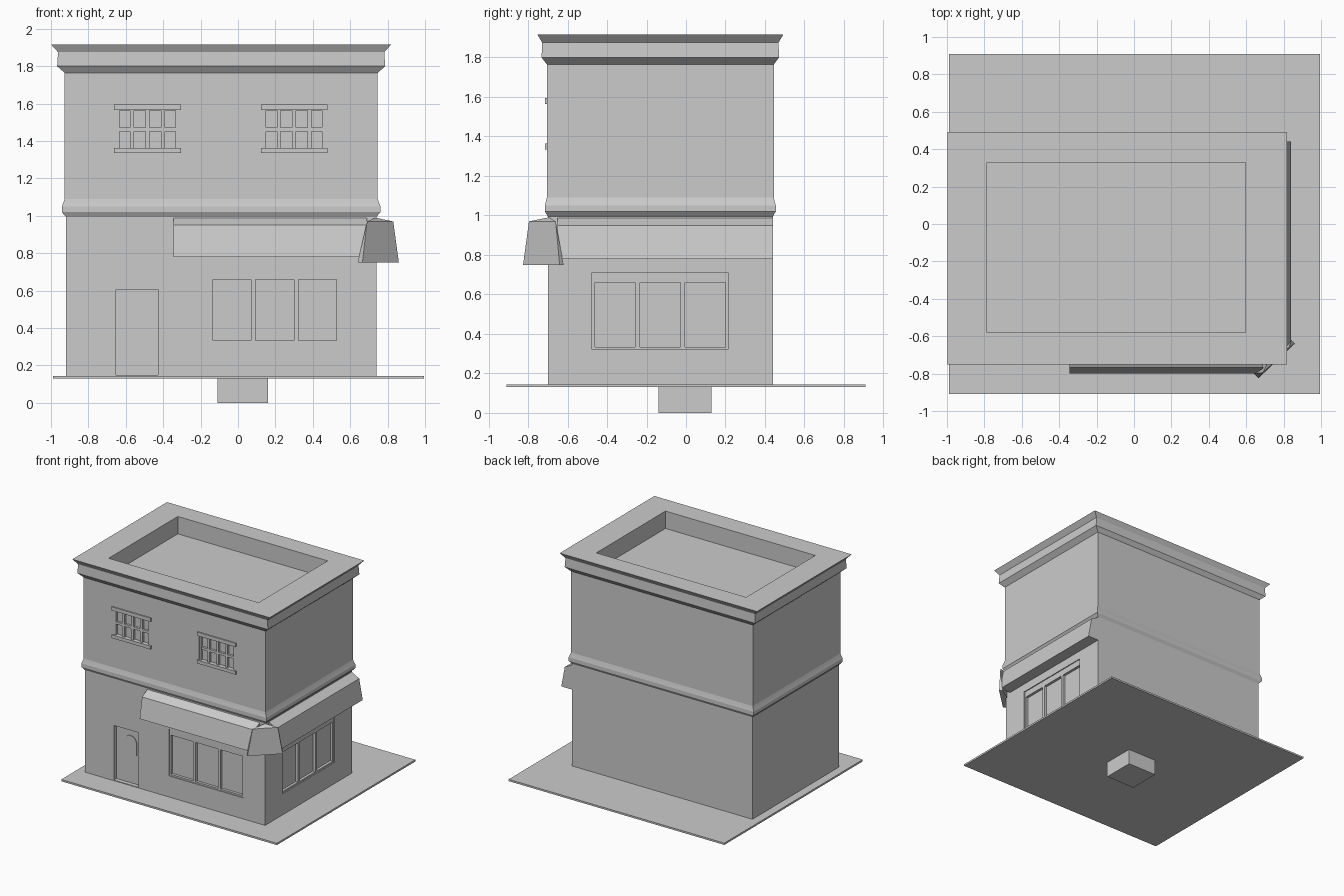
import bpy, bmesh
from mathutils import Matrix, Vector

old = bpy.data.objects.get("Cube")
if old:
    bpy.data.objects.remove(old, do_unlink=True)

grey = bpy.data.materials.new("plain grey")
grey.use_nodes = True
grey.diffuse_color = (0.6, 0.6, 0.6, 1)
grey.node_tree.nodes["Principled BSDF"].inputs["Base Color"].default_value = (0.6, 0.6, 0.6, 1)

CX, CY, HX, HY = -0.09, -0.13, 0.83, 0.57   # wall centre and half sizes
FRONT, SIDE, UPPER = CY - HY, CX + HX, CY - HY - 0.005


def finish(name, bm):
    bmesh.ops.recalc_face_normals(bm, faces=bm.faces)
    mesh = bpy.data.meshes.new(name)
    bm.to_mesh(mesh)
    bm.free()
    mesh.materials.append(grey)
    obj = bpy.data.objects.new(name, mesh)
    bpy.context.collection.objects.link(obj)
    return obj


def add_box(bm, a, b):
    a, b = Vector(a), Vector(b)
    size = [abs(p - q) for p, q in zip(a, b)]
    bmesh.ops.create_cube(bm, size=1, matrix=Matrix.Translation((a + b) / 2) @ Matrix.Diagonal((*size, 1)))


def box(name, a, b):
    bm = bmesh.new()
    add_box(bm, a, b)
    return finish(name, bm)


# wall coordinates: u along the wall, d outward, z up
def on_front(u, d, z):
    return (u, FRONT - d, z)


def on_upper(u, d, z):
    return (u, UPPER - d, z)


def on_side(u, d, z):
    return (SIDE + d, u, z)


def wall_box(bm, wall, u0, u1, z0, z1, d0, d1):
    add_box(bm, wall(u0, d0, z0), wall(u1, d1, z1))


def extrude(name, wall, outline, start, end):
    """Extrude a (d, z) outline along a wall."""
    bm = bmesh.new()
    rows = [[bm.verts.new(wall(u, d, z)) for d, z in outline] for u in (start, end)]
    n = len(outline)
    for i in range(n):
        j = (i + 1) % n
        bm.faces.new((rows[0][i], rows[0][j], rows[1][j], rows[1][i]))
    for row in rows:
        bm.faces.new(row)
    return finish(name, bm)


# ground slab and mounting block
box("ground_slab", (-0.99, -0.91, 0.13), (0.995, 0.91, 0.145))
box("mounting_block", (-0.11, -0.14, 0), (0.16, 0.13, 0.135))

# building shell: stacked rectangles with moulding, cornice and sunken roof
bm = bmesh.new()
profile = [(0.14, 0), (0.995, 0), (1.02, 0.022), (1.05, 0.022), (1.07, 0.014), (1.09, 0.007),
           (1.765, 0.007), (1.80, 0.047), (1.875, 0.042), (1.915, 0.078)]
rects = [(CX - HX - o, CX + HX + o, CY - HY - o * 0.67, CY + HY + o * 0.67, z) for z, o in profile]
rects += [(-0.785, 0.595, -0.58, 0.33, z) for z in (1.915, 1.77)]
rings = [[bm.verts.new(p) for p in ((l, f, z), (r, f, z), (r, b, z), (l, b, z))] for l, r, f, b, z in rects]
for low, high in zip(rings, rings[1:]):
    for i in range(4):
        j = (i + 1) % 4
        bm.faces.new((low[i], low[j], high[j], high[i]))
bm.faces.new(rings[0])
bm.faces.new(rings[-1])
shell = finish("building_shell", bm)

# openings: wall, u range, z range, depth
shop_z = (0.32, 0.71)
openings = [(on_front, -0.147, 0.54, *shop_z, 0.03), (on_side, -0.475, 0.212, *shop_z, 0.03),
            (on_front, -0.665, -0.415, 0.15, 0.625, 0.035),
            (on_upper, -0.65, -0.318, 1.345, 1.585, 0.025), (on_upper, 0.135, 0.465, 1.345, 1.585, 0.025)]
bm = bmesh.new()
for wall, u0, u1, z0, z1, depth in openings:
    wall_box(bm, wall, u0, u1, z0, z1, -depth, 0.05)
cutter = finish("opening_cutter", bm)
cutter.hide_render = True
cut = shell.modifiers.new("openings", 'BOOLEAN')
cut.object = cutter
cut.solver = 'EXACT'
bpy.context.view_layer.objects.active = shell
bpy.ops.object.modifier_apply(modifier=cut.name)
bpy.data.objects.remove(cutter, do_unlink=True)


def window_frame(name, wall, u0, u1, z0, z1, cols, rows, edge, bar, top, d0, d1):
    """Border plus evenly spaced bars; the head rail has its own height."""
    bm = bmesh.new()
    wall_box(bm, wall, u0, u1, z0, z0 + edge, d0, d1)
    wall_box(bm, wall, u0, u1, z1 - top, z1, d0, d1)
    low, high = z0 + edge, z1 - top
    for u in (u0, u1 - edge):
        wall_box(bm, wall, u, u + edge, low, high, d0, d1)
    for i in range(1, cols):
        u = u0 + (u1 - u0) * i / cols
        wall_box(bm, wall, u - bar / 2, u + bar / 2, low, high, d0, d1)
    for i in range(1, rows):
        z = low + (high - low) * i / rows
        wall_box(bm, wall, u0 + edge, u1 - edge, z - bar / 2, z + bar / 2, d0, d1 - 0.001)
    return finish(name, bm)


# shop windows
for name, (wall, u0, u1, z0, z1, depth) in zip(("front_shop_window", "side_shop_window"), openings):
    window_frame(name, wall, u0, u1, z0, z1, 3, 1, 0.013, 0.024, 0.05, -depth, -0.008)

# upper windows with projecting sill and head
for name, (wall, u0, u1, z0, z1, depth) in zip(("right_upper_window", "left_upper_window"), openings[3:]):
    window_frame(name, wall, u0, u1, z0, z1, 4, 2, 0.016, 0.02, 0.022, -depth, -0.006)
    for part, low, high in (("sill", z0 - 0.01, z0 + 0.018), ("head", z1 - 0.02, z1 + 0.01)):
        bm = bmesh.new()
        wall_box(bm, wall, u0 - 0.013, u1 + 0.013, low, high, -depth, 0.01)
        finish(name + "_" + part, bm)

# door frame and arched door light
bm = bmesh.new()
for u0, u1, z0, z1 in ((-0.665, -0.653, 0.15, 0.625), (-0.427, -0.415, 0.15, 0.625),
                       (-0.653, -0.427, 0.605, 0.625)):
    wall_box(bm, on_front, u0, u1, z0, z1, -0.035, 0)
finish("door_frame", bm)
bm = bmesh.new()
arch = bmesh.ops.create_circle(bm, cap_ends=True, segments=16, radius=0.055)["verts"]
for v in arch:
    x, y = v.co.x, v.co.y
    square_x = x if y > -0.001 else (0.055 if x > 0 else -0.055)
    v.co = (-0.52 + square_x, FRONT + 0.034, 0.49 + (y if y > -0.001 else -0.1))
bmesh.ops.remove_doubles(bm, verts=bm.verts, dist=0.0005)
sheet = bmesh.ops.extrude_face_region(bm, geom=bm.faces[:])["geom"]
bmesh.ops.translate(bm, vec=(0, -0.006, 0), verts=[g for g in sheet if isinstance(g, bmesh.types.BMVert)])
finish("door_light", bm)

# awnings on two walls
awning = [(-0.005, 0.99), (0.068, 0.95), (0.10, 0.78), (-0.005, 0.78)]
extrude("front_awning", on_front, awning, -0.345, 0.69)
extrude("side_awning", on_side, awning, -0.65, 0.44)

# faceted corner piece joining the awnings
bm = bmesh.new()
for p in ((0.735, -0.695, 0.99), (0.69, -0.795, 0.97), (0.83, -0.66, 0.97), (0.665, -0.825, 0.75),
          (0.86, -0.64, 0.75), (0.64, -0.80, 0.75), (0.84, -0.62, 0.75), (0.73, -0.69, 0.75)):
    bm.verts.new(p)
bmesh.ops.convex_hull(bm, input=bm.verts)
bmesh.ops.dissolve_limit(bm, angle_limit=0.02, verts=bm.verts, edges=bm.edges)
finish("awning_corner", bm)
